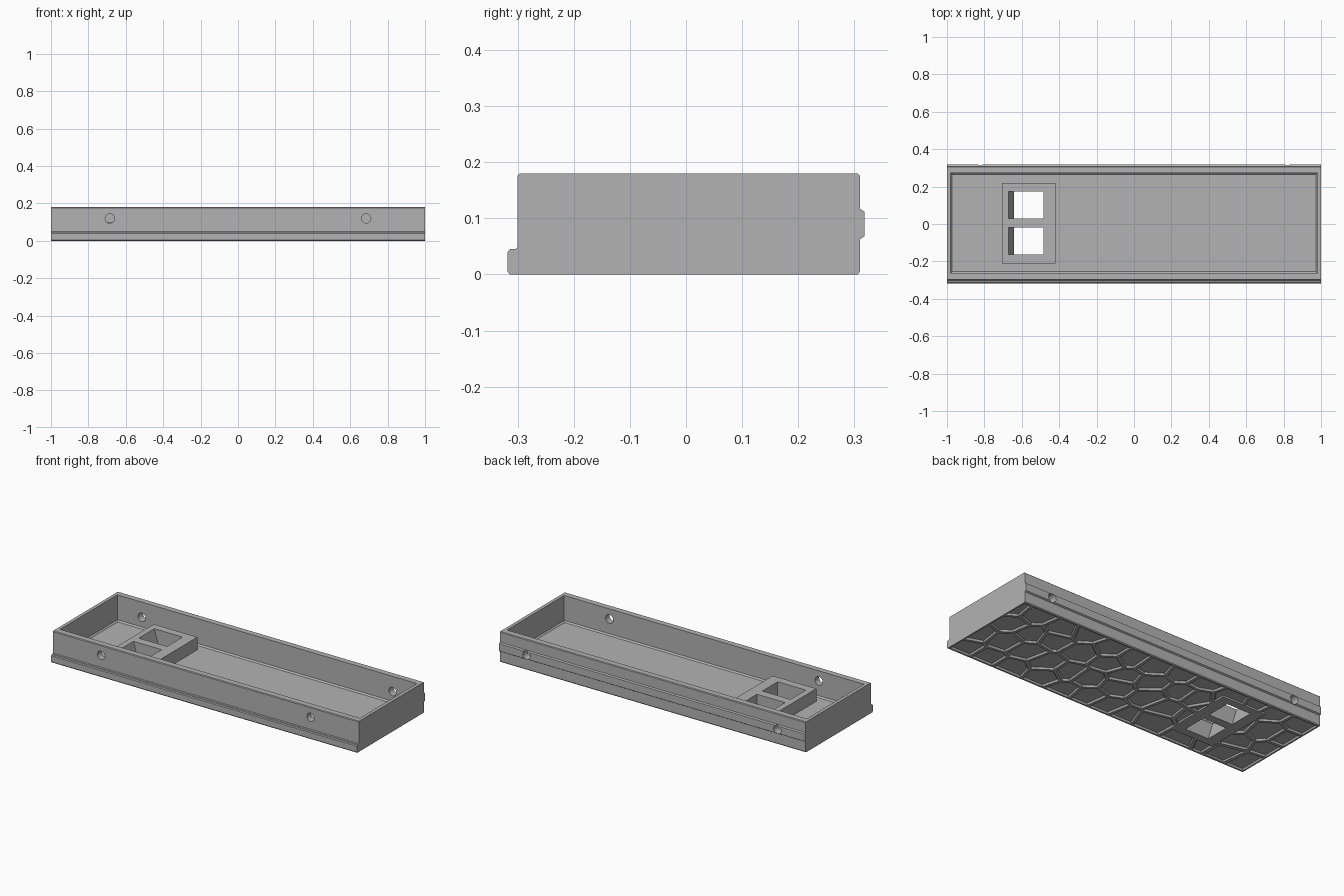
import bpy, bmesh, math, random
from mathutils import Vector, Matrix

if "Cube" in bpy.data.objects:
    bpy.data.objects.remove(bpy.data.objects["Cube"], do_unlink=True)

grey = bpy.data.materials.new("plain grey")
grey.use_nodes = True
colour = (0.45, 0.45, 0.45, 1)
grey.diffuse_color = colour
grey.node_tree.nodes["Principled BSDF"].inputs["Base Color"].default_value = colour


def finish(bm, name):
    bmesh.ops.recalc_face_normals(bm, faces=bm.faces[:])
    mesh = bpy.data.meshes.new(name)
    bm.to_mesh(mesh)
    bm.free()
    ob = bpy.data.objects.new(name, mesh)
    bpy.context.collection.objects.link(ob)
    mesh.materials.append(grey)
    return ob


def loft(bm, lower, upper):
    """Closed solid between two matching loops of points."""
    a = [bm.verts.new(p) for p in lower]
    b = [bm.verts.new(p) for p in upper]
    bm.faces.new(a)
    bm.faces.new(b)
    for i in range(len(a)):
        j = (i + 1) % len(a)
        bm.faces.new((a[i], a[j], b[j], b[i]))


def rect(x0, x1, y0, y1, z):
    return [(x0, y0, z), (x1, y0, z), (x1, y1, z), (x0, y1, z)]


def cut(target, bm, name):
    cutter = finish(bm, name)
    cutter.hide_render = True
    mod = target.modifiers.new(name, "BOOLEAN")
    mod.operation, mod.solver, mod.object = "DIFFERENCE", "EXACT", cutter
    bpy.context.view_layer.objects.active = target
    bpy.ops.object.modifier_apply(modifier=mod.name)
    bpy.data.objects.remove(cutter, do_unlink=True)


def clip(poly, point, normal):
    """Keep the part of a convex polygon behind a line."""
    out = []
    for i, p in enumerate(poly):
        q = poly[(i + 1) % len(poly)]
        dp, dq = (p - point).dot(normal), (q - point).dot(normal)
        if dp <= 0:
            out.append(p)
        if dp * dq < 0:
            out.append(p.lerp(q, dp / (dp - dq)))
    return out


def cell(seed, seeds, inset):
    """Convex cell round a seed, pulled in from its neighbours and the rim."""
    x, lo, hi = 1.0 - inset, -0.313 + inset, 0.305 - inset
    poly = [Vector(p) for p in ((-x, lo), (x, lo), (x, hi), (-x, hi))]
    for other in seeds:
        if other is not seed and (other - seed).length < 0.6:
            n = (other - seed).normalized()
            poly = clip(poly, (seed + other) / 2 - n * inset, n)
    return poly


# Tray body: cross-section with front lip and back ridge, run along x
profile = [(-0.314, 0), (-0.318, 0.005), (-0.318, 0.04), (-0.314, 0.045),
           (-0.304, 0.045), (-0.3, 0.049), (-0.3, 0.176), (-0.296, 0.18),
           (0.306, 0.18), (0.31, 0.176), (0.31, 0.117), (0.318, 0.112),
           (0.318, 0.068), (0.31, 0.063), (0.31, 0.005), (0.306, 0)]
bm = bmesh.new()
loft(bm, [(-1, y, z) for y, z in profile], [(1, y, z) for y, z in profile])
tray = finish(bm, "tray")

# Inner cavity, with a small chamfer round the floor
FLOOR = 0.025
bm = bmesh.new()
loft(bm, rect(-0.98, 0.98, -0.262, 0.272, FLOOR + 0.008), rect(-0.98, 0.98, -0.262, 0.272, 0.3))
cut(tray, bm, "cavity")
bm = bmesh.new()
loft(bm, rect(-0.972, 0.972, -0.254, 0.264, FLOOR), rect(-0.98, 0.98, -0.262, 0.272, FLOOR + 0.008))
cut(tray, bm, "floor_chamfer")

# Round holes through the front and back walls
bm = bmesh.new()
for x, y, z in ((0.685, -0.29, 0.12), (0.82, 0.3, 0.09)):
    for side in (-1, 1):
        bmesh.ops.create_cone(bm, cap_ends=True, segments=32, radius1=0.025, radius2=0.025, depth=0.1,
                              matrix=Matrix.Translation((side * x, y, z)) @ Matrix.Rotation(math.pi / 2, 4, "X"))
cut(tray, bm, "wall_holes")

# Irregular honeycomb of shallow sloped pockets in the underside
random.seed(5)
seeds = []
step = 0.158
for row in range(4):
    for col in range(13):
        x = -0.98 + (col + 0.5 * (row % 2)) * step
        jitter = 0.034 if x > -0.1 else 0.05
        seeds.append(Vector((x + random.uniform(-jitter, jitter),
                             -0.24 + row * step + random.uniform(-jitter, jitter))))
bm = bmesh.new()
for s in seeds:
    outer, inner = cell(s, seeds, 0.007), cell(s, seeds, 0.014)
    if len(inner) < 3:
        continue
    if len(outer) != len(inner):
        outer = inner
    loft(bm, [(p.x, p.y, -0.002) for p in outer], [(p.x, p.y, 0.01) for p in inner])
cut(tray, bm, "pockets")

# Opening in the floor, filled by the window frame
bm = bmesh.new()
loft(bm, rect(-0.69, -0.44, -0.2, 0.21, -0.1), rect(-0.69, -0.44, -0.2, 0.21, 0.1))
cut(tray, bm, "floor_opening")

# Window frame with two openings, each sloped on one side
bm = bmesh.new()
loft(bm, rect(-0.705, -0.42, -0.21, 0.22, 0), rect(-0.705, -0.42, -0.21, 0.22, 0.1))
frame = finish(bm, "window_frame")
bm = bmesh.new()
for y0, y1 in ((-0.163, -0.02), (0.03, 0.175)):
    loft(bm, rect(-0.64, -0.485, y0, y1, -0.001), rect(-0.67, -0.485, y0, y1, 0.101))
cut(frame, bm, "window_openings")

# Smooth hole walls, crisp edges elsewhere
for ob in (tray, frame):
    bpy.ops.object.select_all(action="DESELECT")
    ob.select_set(True)
    bpy.context.view_layer.objects.active = ob
    bpy.ops.object.shade_smooth_by_angle(angle=math.radians(25))
